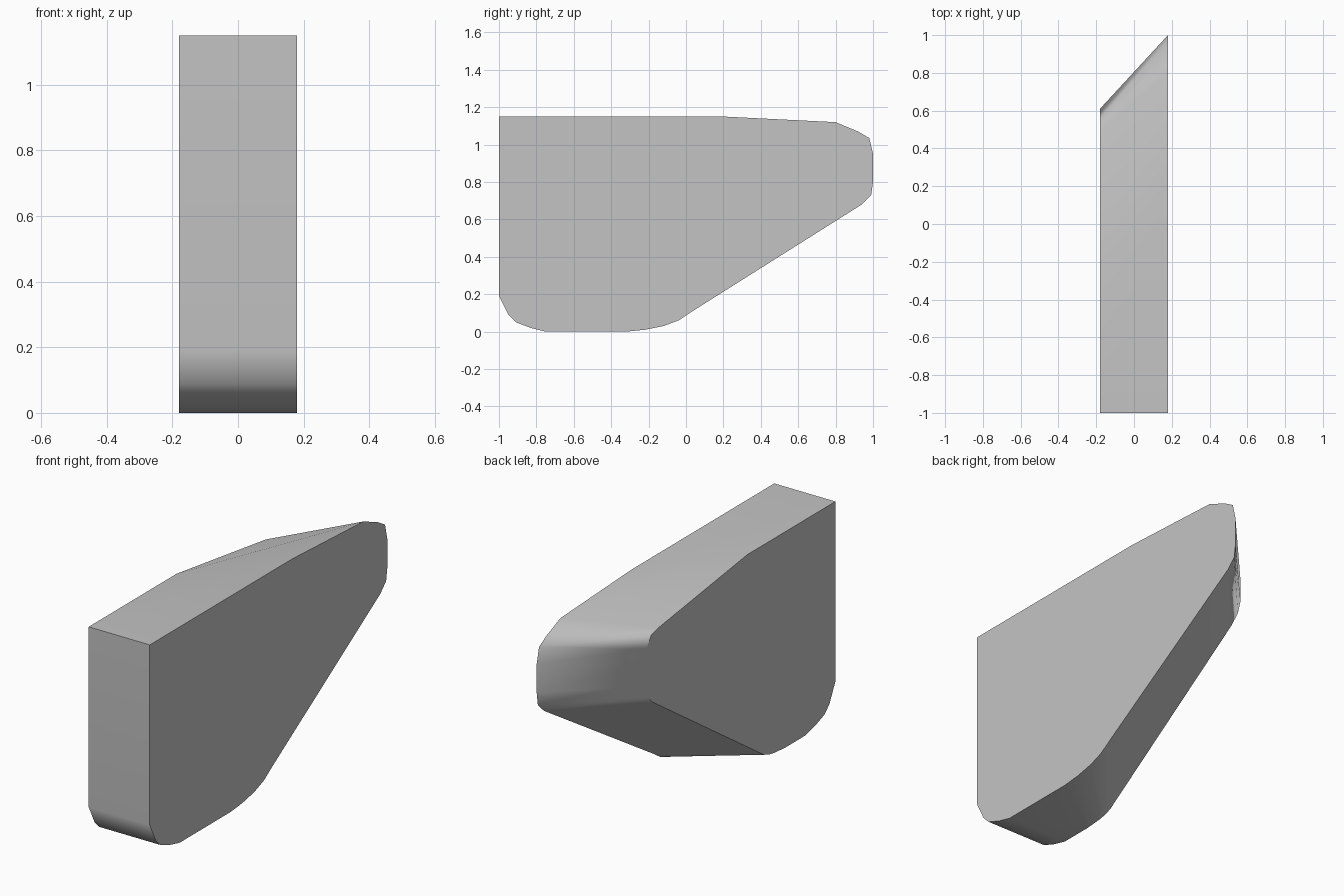
import bpy, bmesh, math

cube = bpy.data.objects.get("Cube")
if cube:
    bpy.data.objects.remove(cube, do_unlink=True)

HALF_WIDTH = 0.18

# Matching side outlines (y, z), starting at the top front corner
long_side = [(-1, 1.15), (-1, 0.19), (-0.95, 0.09), (-0.91, 0.05), (-0.83, 0.02),
             (-0.75, 0), (-0.32, 0), (-0.22, 0.01), (-0.12, 0.03), (-0.04, 0.06),
             (0.02, 0.1), (0.94, 0.68), (0.99, 0.73), (1, 0.8), (1, 0.95),
             (0.98, 1.035), (0.92, 1.07), (0.8, 1.12), (0.2, 1.15)]
short_side = [(-1, 1.15), (-1, 0.19), (-0.95, 0.09), (-0.91, 0.05), (-0.83, 0.02),
              (-0.75, 0), (-0.58, 0), (-0.54, 0.003), (-0.48, 0.008), (-0.44, 0.016),
              (-0.4, 0.03), (0.54, 0.67), (0.59, 0.72), (0.61, 0.78), (0.61, 0.9),
              (0.59, 0.97), (0.55, 1.03), (0.49, 1.046), (-0.26, 1.15)]

grey = bpy.data.materials.new("plain grey")
grey.use_nodes = True
colour = (0.55, 0.55, 0.55, 1)
grey.diffuse_color = colour
grey.node_tree.nodes["Principled BSDF"].inputs["Base Color"].default_value = colour

# Solid block bridged between the two outlines, with a slanted rear end
bm = bmesh.new()
left = [bm.verts.new((HALF_WIDTH, y, z)) for y, z in long_side]
right = [bm.verts.new((-HALF_WIDTH, y, z)) for y, z in short_side]
bm.faces.new(left)
bm.faces.new(right[::-1])
count = len(left)
for i in range(count):
    j = (i + 1) % count
    bm.faces.new((left[i], right[i], right[j], left[j]))
bmesh.ops.recalc_face_normals(bm, faces=bm.faces)
mesh = bpy.data.meshes.new("slanted_block")
bm.to_mesh(mesh)
bm.free()
mesh.materials.append(grey)

block = bpy.data.objects.new("slanted_block", mesh)
bpy.context.collection.objects.link(block)
bpy.ops.object.select_all(action='DESELECT')
block.select_set(True)
bpy.context.view_layer.objects.active = block
bpy.ops.object.shade_smooth_by_angle(angle=math.radians(45))

# Keep the broad faces evenly shaded
weighted = block.modifiers.new("even_shading", 'WEIGHTED_NORMAL')
weighted.keep_sharp = True
